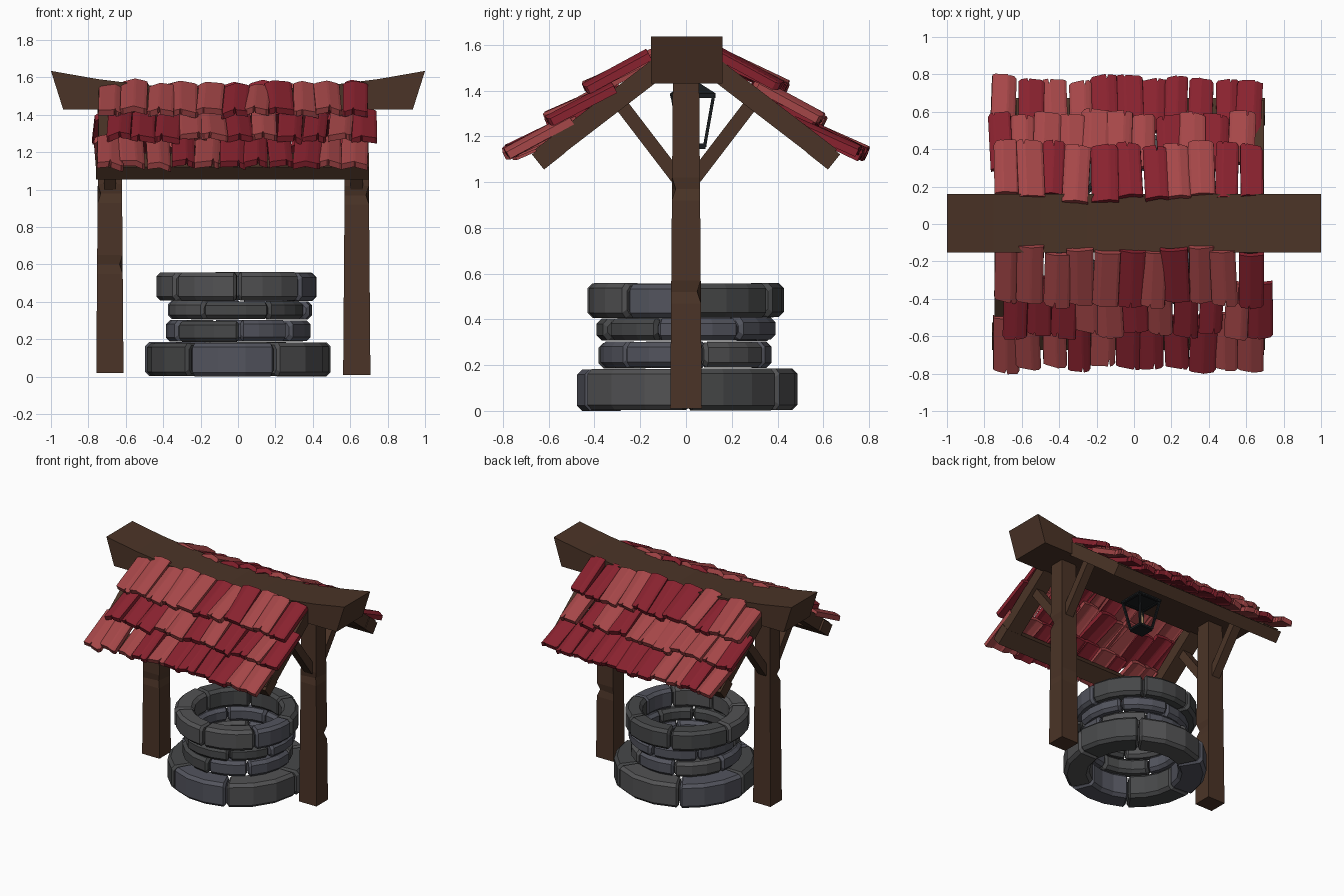
import bpy, bmesh, math, random
from mathutils import Vector, Matrix

if "Cube" in bpy.data.objects:
    bpy.data.objects.remove(bpy.data.objects["Cube"])

random.seed(7)
R = random.uniform


def material(name, rgb):
    m = bpy.data.materials.new(name)
    m.diffuse_color = (*rgb, 1)
    m.use_nodes = True
    m.node_tree.nodes["Principled BSDF"].inputs["Base Color"].default_value = m.diffuse_color
    return m


WOOD = material("wood", (0.07, 0.034, 0.02))
STONES = [material("stone", (0.085, 0.085, 0.088)), material("stone_blue", (0.085, 0.088, 0.11)),
          material("stone_dark", (0.062, 0.064, 0.066))]
TILES = [material("tile_light", (0.38, 0.062, 0.065)), material("tile_dark", (0.25, 0.016, 0.028))]
IRON = material("iron", (0.01, 0.012, 0.014))
WAX = material("candle", (0.6, 0.4, 0.2))


def loft(name, rings, mat):
    """Skin a list of equal-length closed sections and cap both ends."""
    bm = bmesh.new()
    loops = [[bm.verts.new(p) for p in ring] for ring in rings]
    n = len(loops[0])
    for a, b in zip(loops, loops[1:]):
        for i in range(n):
            j = (i + 1) % n
            bm.faces.new((a[i], a[j], b[j], b[i]))
    bm.faces.new(loops[0])
    bm.faces.new(loops[-1])
    bmesh.ops.recalc_face_normals(bm, faces=bm.faces)
    me = bpy.data.meshes.new(name)
    bm.to_mesh(me)
    bm.free()
    me.materials.append(mat)
    ob = bpy.data.objects.new(name, me)
    bpy.context.collection.objects.link(ob)
    return ob


def bar(name, p, q, w, h, mat, side=Vector((1, 0, 0))):
    """Rectangular bar from p to q; w is its width along the side vector."""
    p, q = Vector(p), Vector(q)
    s = side.normalized() * w / 2
    u = (q - p).cross(side).normalized() * h / 2
    return loft(name, [[c + s + u, c - s + u, c - s - u, c + s - u] for c in (p, q)], mat)


# stone rings: bevelled arc blocks with narrow joints
def stone_ring(name, z0, z1, r_out, r_in, count, start):
    step = 2 * math.pi / count
    joints = [math.radians(start) + i * step + R(-0.1, 0.1) for i in range(count)]
    joints.append(joints[0] + 2 * math.pi)
    for i in range(count):
        ro, zt, zb = r_out + R(-0.012, 0.012), z1 - R(0, 0.008), z0 + R(0, 0.006)
        a0, a1 = joints[i] + 0.012, joints[i + 1] - 0.012
        c = 0.022

        def section(a, d):
            ri, rr, b, t = r_in + d, ro - d, zb + d, zt - d
            prof = [(ri + c, b), (rr - c, b), (rr, b + c), (rr, t - c),
                    (rr - c, t), (ri + c, t), (ri, t - c), (ri, b + c)]
            return [(r * math.cos(a), r * math.sin(a), z) for r, z in prof]

        bev = 0.016 / r_out
        mids = [a0 + bev + (a1 - a0 - 2 * bev) * k / 3 for k in range(4)]
        loft(name, [section(a0, 0.014)] + [section(a, 0) for a in mids] + [section(a1, 0.014)],
             random.choice(STONES))


stone_ring("base_stone", 0.0, 0.185, 0.488, 0.31, 6, -121)
stone_ring("lower_stone", 0.185, 0.305, 0.385, 0.29, 7, -92)
stone_ring("upper_stone", 0.305, 0.41, 0.385, 0.29, 7, -120)
stone_ring("rim_stone", 0.405, 0.56, 0.432, 0.30, 7, -94)

# posts: slightly tapered, with chipped corners
CORNERS = ((-1, -1), (1, -1), (1, 1), (-1, 1))
for x, zb, chips in ((-0.685, 0.02, {0.6: 1, 0.98: 0}), (0.635, 0.01, {0.52: 2, 0.97: 1})):
    levels = [zb, 1.44]
    for z in chips:
        levels += [z - 0.05, z, z + 0.05]
    rings = []
    for z in sorted(levels):
        h = 0.073 - 0.008 * z
        ring = [Vector((x + sx * h, sy * (h - 0.004), z)) for sx, sy in CORNERS]
        if z in chips:
            k = chips[z]
            ring[k] -= Vector((CORNERS[k][0] * 0.016, CORNERS[k][1] * 0.016, 0))
        rings.append(ring)
    loft("post", rings, WOOD)

# sagging ridge beam with undercut ends
ridge = []
for i in range(-4, 5):
    x = i / 4
    zt = 1.535 + 0.1 * x * x
    ridge.append([(x, -0.152, zt), (x, 0.16, zt), (x * 0.935, 0.16, 1.43), (x * 0.935, -0.152, 1.43)])
loft("ridge_beam", ridge, WOOD)

# rafters, braces and eave purlins, mirrored front and back
for s in (-1, 1):
    for x in (-0.685, 0.635):
        bar("rafter", (x, s * 0.10, 1.515), (x, s * 0.632, 1.107), 0.12, 0.09, WOOD)
        bar("brace", (x, s * 0.04, 1.02), (x, s * 0.30, 1.36), 0.065, 0.06, WOOD)
    bar("eave_purlin", (-0.76, s * 0.60, 1.125), (0.70, s * 0.60, 1.125), 0.12, 0.085, WOOD,
        Vector((0, s * 0.78, -0.62)))


# roof tiles: arched slabs with ragged, notched lower ends
def tile(x, s, y_end, z_end, width):
    length, thick = 0.32 + R(-0.015, 0.015), 0.034
    slit = R(-0.3, 0.25)
    cols = [(-0.5, R(0, 0.02)), (-0.4, 0), (slit - 0.04, 0), (slit, R(0.0, 0.04)),
            (slit + 0.05, 0.004), (0.4, R(0, 0.01)), (0.5, R(0.005, 0.025))]
    skew = R(-0.02, 0.02)
    rings = []
    for u, cut in cols:
        z = -0.085 * u * u
        v0, v1 = -length, -cut + skew * u
        w = u * width
        rings.append([(w, v0, z), (w, v1, z), (w, v1, z - thick), (w, v0, z - thick)])
    ob = loft("roof_tile", rings, random.choice(TILES))
    pitch = math.radians(26 + R(-3, 3))
    turn = math.pi if s < 0 else 0
    ob.matrix_world = (Matrix.Translation((x, s * (y_end + R(-0.02, 0.02)), z_end + R(-0.01, 0.012)))
                       @ Matrix.Rotation(turn + R(-0.06, 0.06), 4, 'Z')
                       @ Matrix.Rotation(-pitch, 4, 'X')
                       @ Matrix.Rotation(R(-0.1, 0.1), 4, 'Y'))


ROWS = ((0.44, 1.435), (0.605, 1.295), (0.785, 1.15))
for s in (-1, 1):
    for row, (ye, ze) in enumerate(ROWS):
        shift = -s * 0.045 if row == 1 else 0
        for i in range(11):
            x = -0.685 + i * 0.131 + shift + R(-0.008, 0.008)
            tile(x, s, ye, ze, 0.131 + R(-0.012, 0.016))

# hanging lantern: tapered iron cage with a candle
LX, LY = -0.04, 0.03


def square(h, z):
    return [Vector((LX + a * h, LY + b * h, z)) for a, b in CORNERS]


low, high = square(0.052, 1.16), square(0.09, 1.375)
for i in range(4):
    j = (i + 1) % 4
    bar("lantern_upright", low[i], high[i], 0.014, 0.014, IRON)
    for frame in (low, high):
        bar("lantern_frame", frame[i], frame[j], 0.016, 0.016, IRON, Vector((0, 0, 1)))
loft("lantern_base", [square(0.056, 1.145), square(0.056, 1.162)], IRON)
loft("lantern_cap", [square(0.1, 1.375), square(0.1, 1.387), square(0.025, 1.435)], IRON)
for name, z0, z1, r0, r1, mat in (("candle", 1.16, 1.25, 0.02, 0.02, WAX),
                                  ("candle_flame", 1.25, 1.31, 0.014, 0.003, WAX)):
    loft(name, [[(LX + r * math.cos(k * math.pi / 4), LY + r * math.sin(k * math.pi / 4), z)
                 for k in range(8)] for z, r in ((z0, r0), (z1, r1))], mat)
